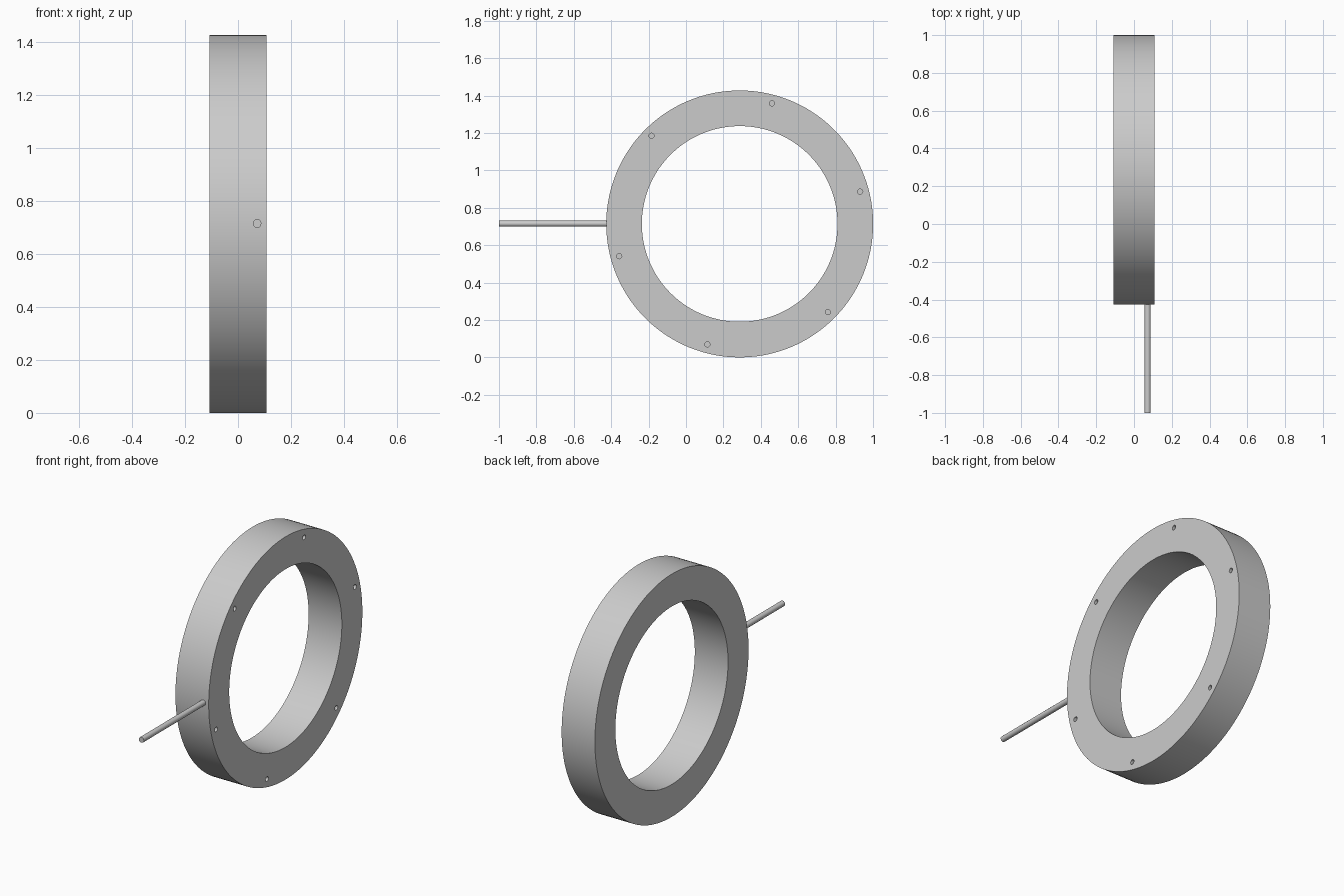
import bpy, bmesh, math
from mathutils import Matrix, Vector

if "Cube" in bpy.data.objects:
    bpy.data.objects.remove(bpy.data.objects["Cube"])

CY, CZ = 0.287, 0.7135           # ring centre
R_OUT, R_IN, HALF = 0.7135, 0.523, 0.108


def make_object(name, bm):
    bmesh.ops.recalc_face_normals(bm, faces=bm.faces)
    mesh = bpy.data.meshes.new(name)
    bm.to_mesh(mesh)
    bm.free()
    obj = bpy.data.objects.new(name, mesh)
    bpy.context.collection.objects.link(obj)
    return obj


def add_cylinder(bm, centre, radius, length, axis, sides):
    turn = Vector((0, 0, 1)).rotation_difference(Vector(axis)).to_matrix().to_4x4()
    bmesh.ops.create_cone(bm, cap_ends=True, segments=sides, radius1=radius,
                          radius2=radius, depth=length,
                          matrix=Matrix.Translation(centre) @ turn)


# Ring body: rectangular section swept around the x axis
bm = bmesh.new()
section = [(-HALF, R_IN), (HALF, R_IN), (HALF, R_OUT), (-HALF, R_OUT)]
verts = [bm.verts.new((x, CY, CZ + r)) for x, r in section]
edges = [bm.edges.new((verts[i], verts[(i + 1) % 4])) for i in range(4)]
bmesh.ops.spin(bm, geom=verts + edges, cent=(0, CY, CZ), axis=(1, 0, 0),
               angle=math.tau, steps=144, use_merge=True)
bmesh.ops.remove_doubles(bm, verts=bm.verts, dist=1e-5)
ring = make_object("ring_body", bm)

# Six blind screw holes in the +x face
bm = bmesh.new()
for i in range(6):
    a = math.radians(15 + 60 * i)
    add_cylinder(bm, (HALF, CY + 0.667 * math.cos(a), CZ + 0.667 * math.sin(a)),
                 0.014, 0.16, (1, 0, 0), 12)
cutter = make_object("screw_hole_cutter", bm)
cutter.hide_render = True
cutter.hide_set(True)
cut = ring.modifiers.new("screw_holes", 'BOOLEAN')
cut.operation = 'DIFFERENCE'
cut.solver = 'EXACT'
cut.object = cutter

# Thin cable leaving the rim toward the front
bm = bmesh.new()
add_cylinder(bm, (0.072, -0.705, 0.715), 0.0165, 0.59, (0, 1, 0), 12)
cable = make_object("cable", bm)

# Smooth curved walls, keep the rims sharp
for obj in (ring, cable):
    bpy.ops.object.select_all(action='DESELECT')
    obj.select_set(True)
    bpy.context.view_layer.objects.active = obj
    bpy.ops.object.shade_smooth_by_angle(angle=math.radians(35))
